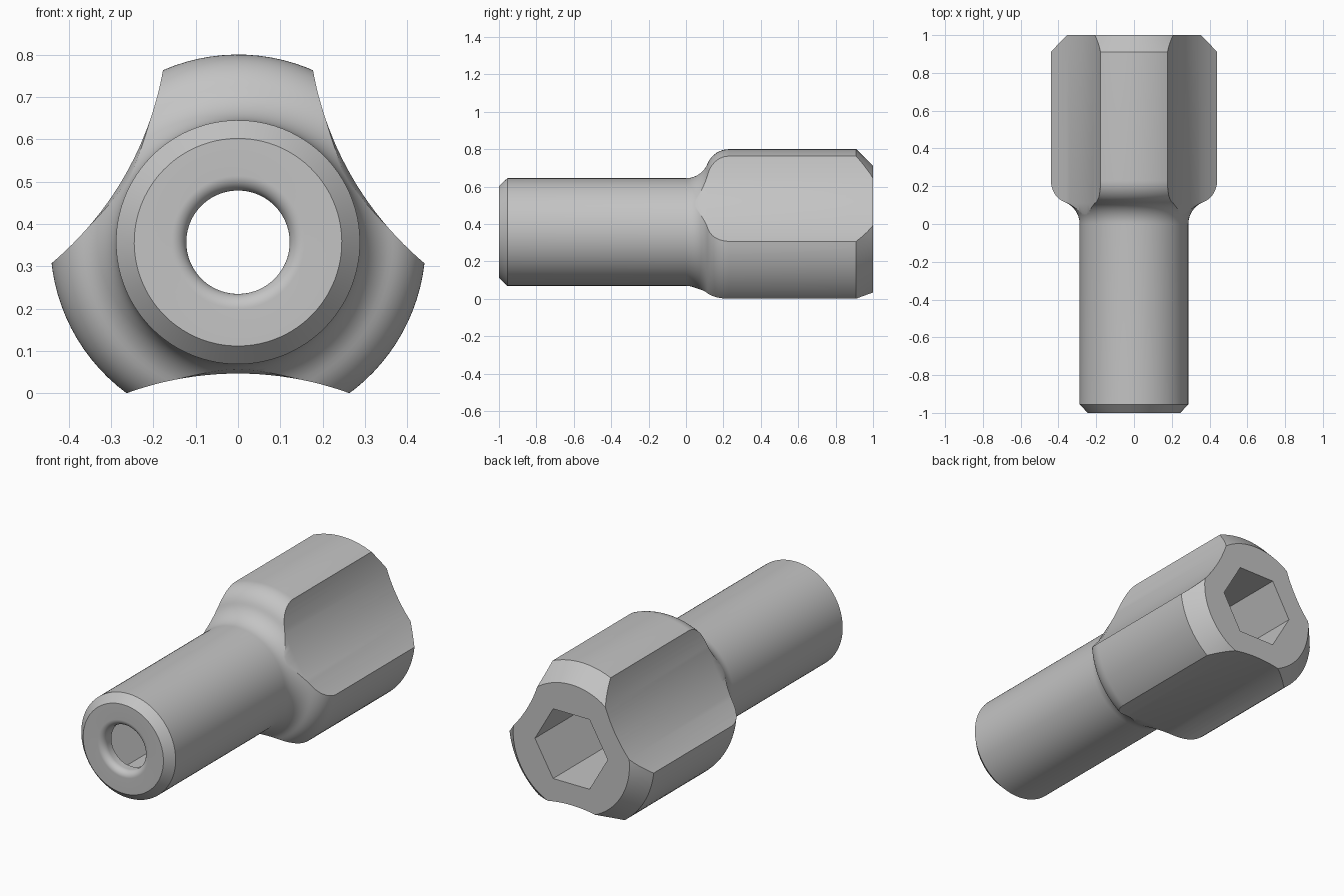
import bpy, bmesh, math

cube = bpy.data.objects.get("Cube")
if cube:
    bpy.data.objects.remove(cube, do_unlink=True)

AXIS_Z = 0.357
SHAFT_R, HEAD_R, BORE_R = 0.288, 0.443, 0.122

steel = bpy.data.materials.new("grey_metal")
steel.use_nodes = True
grey = (0.55, 0.55, 0.55, 1)
steel.diffuse_color = grey
steel.node_tree.nodes["Principled BSDF"].inputs["Base Color"].default_value = grey


def add_object(name, bm):
    bmesh.ops.recalc_face_normals(bm, faces=bm.faces)
    mesh = bpy.data.meshes.new(name)
    bm.to_mesh(mesh)
    bm.free()
    mesh.materials.append(steel)
    obj = bpy.data.objects.new(name, mesh)
    bpy.context.collection.objects.link(obj)
    return obj


def arc(r, y, radius, start, end, steps=12):
    """Points (radius from axis, y) along an arc, angles in degrees."""
    angles = [math.radians(start + (end - start) * i / steps) for i in range(steps + 1)]
    return [(r + radius * math.sin(a), y + radius * math.cos(a)) for a in angles]


def lathe(bm, profile, steps, x=0.0, z=AXIS_Z, phase=0.0, ring=False):
    """Turn a profile about an axis along y; a ring closes on itself, a solid gets caps."""
    rows = []
    for r, y in profile:
        angles = [math.tau * (i + phase) / steps for i in range(steps)]
        rows.append([bm.verts.new((x + r * math.cos(a), y, z + r * math.sin(a))) for a in angles])
    for k in range(0 if ring else 1, len(rows)):
        a, b = rows[k - 1], rows[k]
        for i in range(steps):
            j = (i + 1) % steps
            bm.faces.new((a[i], a[j], b[j], b[i]))
    if not ring:
        bm.faces.new(rows[0])
        bm.faces.new(rows[-1])


# Body: rounded bore lip, chamfered shaft, S-shaped neck, chamfered head
lip, bend, sweep = 0.035, 0.124, 68
profile = arc(BORE_R + lip, -1 + lip, lip, -90, -180)
profile += [(0.245, -1), (SHAFT_R, -0.955)]
profile += arc(SHAFT_R + bend, 0, bend, -90, -90 + sweep)
profile += arc(HEAD_R - bend, 0.23, bend, 90 + sweep, 90)[1:]
profile += [(HEAD_R, 0.91), (0.355, 1), (BORE_R, 1)]
bm = bmesh.new()
lathe(bm, profile, 96, phase=0.3, ring=True)
body = add_object("socket_body", bm)

# Cutter: three hollow flutes that run out gently on the neck, and the deep hexagonal socket
flute = [(0.788, 0.01), (0.77, 0.11), (0.77, 1.1)]
bm = bmesh.new()
for i in range(3):
    a = math.radians(-90 + 120 * i)
    lathe(bm, flute, 192, 1.08 * math.cos(a), AXIS_Z + 1.08 * math.sin(a))
lathe(bm, [(0.222, -0.93), (0.222, 1.1)], 6)
cutter = add_object("flute_and_socket_cutter", bm)
cutter.hide_render = True

bpy.context.view_layer.update()
bpy.ops.object.select_all(action='DESELECT')
bpy.context.view_layer.objects.active = body
body.select_set(True)
cut = body.modifiers.new("cut", 'BOOLEAN')
cut.operation, cut.solver, cut.object = 'DIFFERENCE', 'EXACT', cutter
bpy.ops.object.modifier_apply(modifier=cut.name)
bpy.data.objects.remove(cutter, do_unlink=True)

# Smooth the round surfaces and keep the machined edges crisp
bpy.ops.object.shade_smooth_by_angle(angle=math.radians(25))
